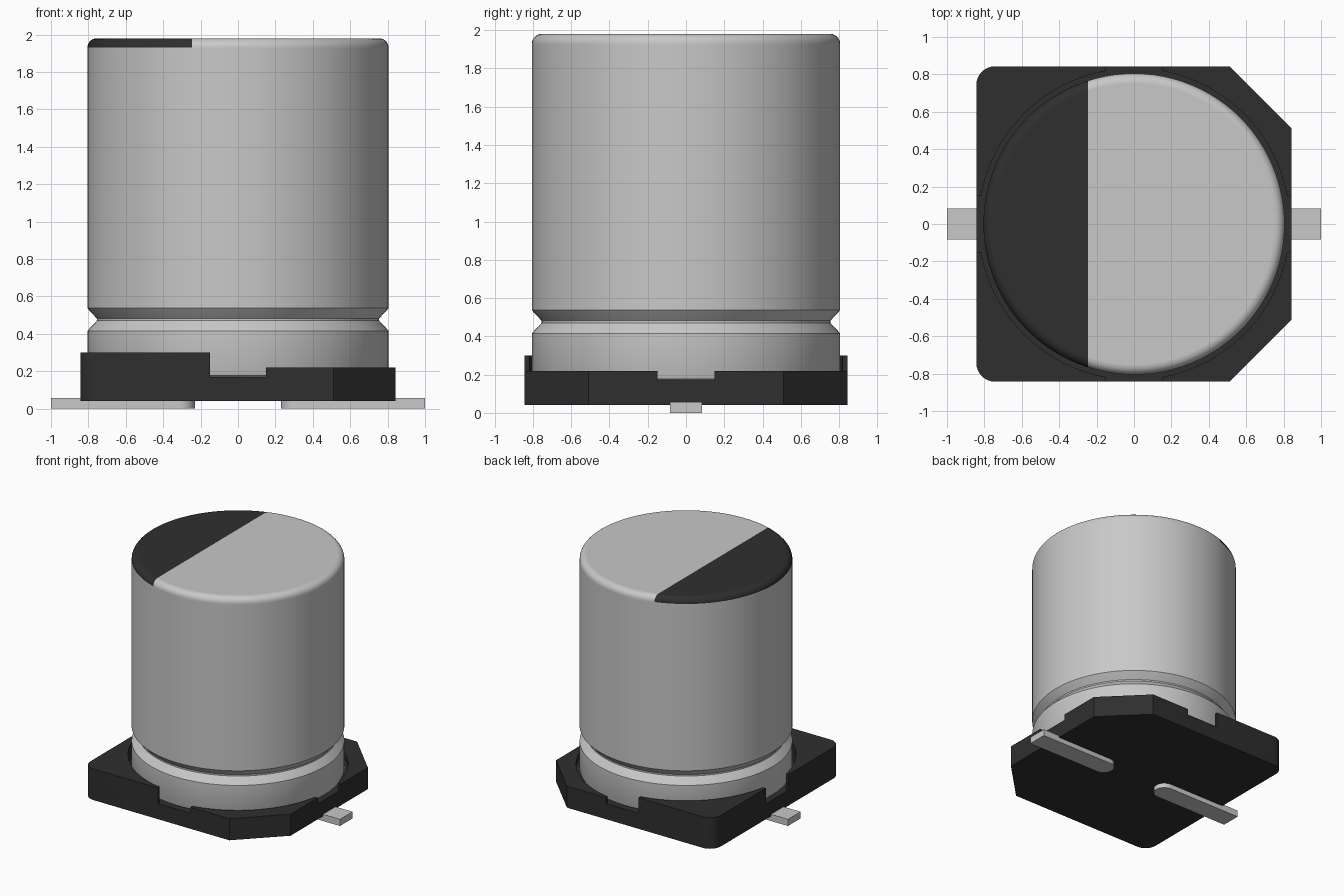
import bpy, bmesh, math
from mathutils import Vector

if "Cube" in bpy.data.objects:
    bpy.data.objects.remove(bpy.data.objects["Cube"], do_unlink=True)


def material(name, rgb, rough=0.6):
    m = bpy.data.materials.new(name)
    m.use_nodes = True
    m.diffuse_color = (*rgb, 1)
    bsdf = m.node_tree.nodes["Principled BSDF"]
    bsdf.inputs["Base Color"].default_value = (*rgb, 1)
    bsdf.inputs["Roughness"].default_value = rough
    return m


ALUMINIUM = material("aluminium grey", (0.58, 0.58, 0.58))
BLACK = material("matte black", (0.028, 0.028, 0.028))


def finish(bm, name, mats):
    bmesh.ops.recalc_face_normals(bm, faces=bm.faces)
    me = bpy.data.meshes.new(name)
    bm.to_mesh(me)
    bm.free()
    ob = bpy.data.objects.new(name, me)
    bpy.context.collection.objects.link(ob)
    for m in mats:
        me.materials.append(m)
    bpy.ops.object.select_all(action='DESELECT')
    ob.select_set(True)
    bpy.context.view_layer.objects.active = ob
    bpy.ops.object.shade_smooth_by_angle(angle=math.radians(30))
    return ob


def prism(bm, outline, z0, z1):
    """Extrude a closed xy outline from z0 to z1."""
    face = bm.faces.new([bm.verts.new((x, y, z0)) for x, y in outline])
    top = bmesh.ops.extrude_face_region(bm, geom=[face], use_keep_orig=True)
    verts = [g for g in top["geom"] if isinstance(g, bmesh.types.BMVert)]
    bmesh.ops.translate(bm, verts=verts, vec=(0, 0, z1 - z0))


def arc(cx, cy, r, a0, a1, n):
    return [(cx + r * math.cos(math.radians(a0 + (a1 - a0) * i / n)),
             cy + r * math.sin(math.radians(a0 + (a1 - a0) * i / n)))
            for i in range(n + 1)]


# Can: lathed profile with a crimped groove and a rounded rim
R, TOP, RIM = 0.805, 1.98, 0.05
profile = [(0, 0.17), (R - 0.02, 0.17), (R - 0.006, 0.176), (R, 0.19),
           (R, 0.415), (R - 0.008, 0.425), (0.755, 0.47), (0.755, 0.482),
           (R - 0.008, 0.527), (R, 0.537), (R, 0.55), (R, TOP - RIM - 0.01)]
profile += arc(R - RIM, TOP - RIM, RIM, 0, 90, 7) + [(0, TOP)]

bm = bmesh.new()
ring = [bm.verts.new((r, 0, z)) for r, z in profile]
edges = [bm.edges.new(p) for p in zip(ring, ring[1:])]
bmesh.ops.spin(bm, geom=ring + edges, cent=(0, 0, 0), axis=(0, 0, 1),
               angle=math.tau, steps=96)
bmesh.ops.remove_doubles(bm, verts=bm.verts, dist=1e-4)

# Polarity mark: cut the cap along a chord and colour one side
STRIPE_X = -0.245
cap = [f for f in bm.faces if f.calc_center_median().z > TOP - RIM]
geom = cap + list({e for f in cap for e in f.edges}) + list({v for f in cap for v in f.verts})
bmesh.ops.bisect_plane(bm, geom=geom, dist=1e-5,
                       plane_co=(STRIPE_X, 0, 0), plane_no=(1, 0, 0))
for f in bm.faces:
    c = f.calc_center_median()
    f.material_index = int(c.z > TOP - RIM and c.x < STRIPE_X)
can = finish(bm, "can", [ALUMINIUM, BLACK])
for p in can.data.polygons:      # the flat ends stay flat
    if abs(p.normal.z) > 0.999:
        p.use_smooth = False

# Base: floor plate with two rounded and two chamfered corners
H, CUT, ROUND = 0.843, 0.51, 0.10
Z_BOTTOM, Z_FLOOR, Z_LOW, Z_HIGH = 0.04, 0.17, 0.22, 0.30
NOTCH, SEAT = 0.15, 0.832
chamfer = [(H, CUT), (CUT, H)]
rounded = arc(H - ROUND, H - ROUND, ROUND, 0, 90, 8)


def mirrored(points, sx, sy):
    return [(x * sx, y * sy) for x, y in points]


bm = bmesh.new()
outline = (chamfer + mirrored(rounded, -1, 1)[::-1]
           + mirrored(rounded, -1, -1) + mirrored(chamfer, 1, -1)[::-1])
prism(bm, outline, Z_BOTTOM, Z_FLOOR)

# Corner walls around the round seat, with a notch in the middle of each side
a = math.degrees(math.asin(NOTCH / SEAT))
for sx, corner, z in ((1, chamfer, Z_LOW), (-1, rounded, Z_HIGH)):
    wall = [(H, NOTCH)] + corner + [(NOTCH, H)] + arc(0, 0, SEAT, 90 - a, a, 20)
    for sy in (1, -1):
        prism(bm, mirrored(wall, sx, sy), Z_FLOOR, z)
finish(bm, "base", [BLACK])

# Leads: flat strips with a rounded inner end
W, INNER = 0.083, 0.23
strip = [(1.0, W)] + arc(INNER + W, 0, W, 90, 270, 16) + [(1.0, -W)]
for name, sx in (("left_lead", 1), ("right_lead", -1)):
    bm = bmesh.new()
    prism(bm, mirrored(strip, sx, 1), 0, 0.056)
    finish(bm, name, [ALUMINIUM])
